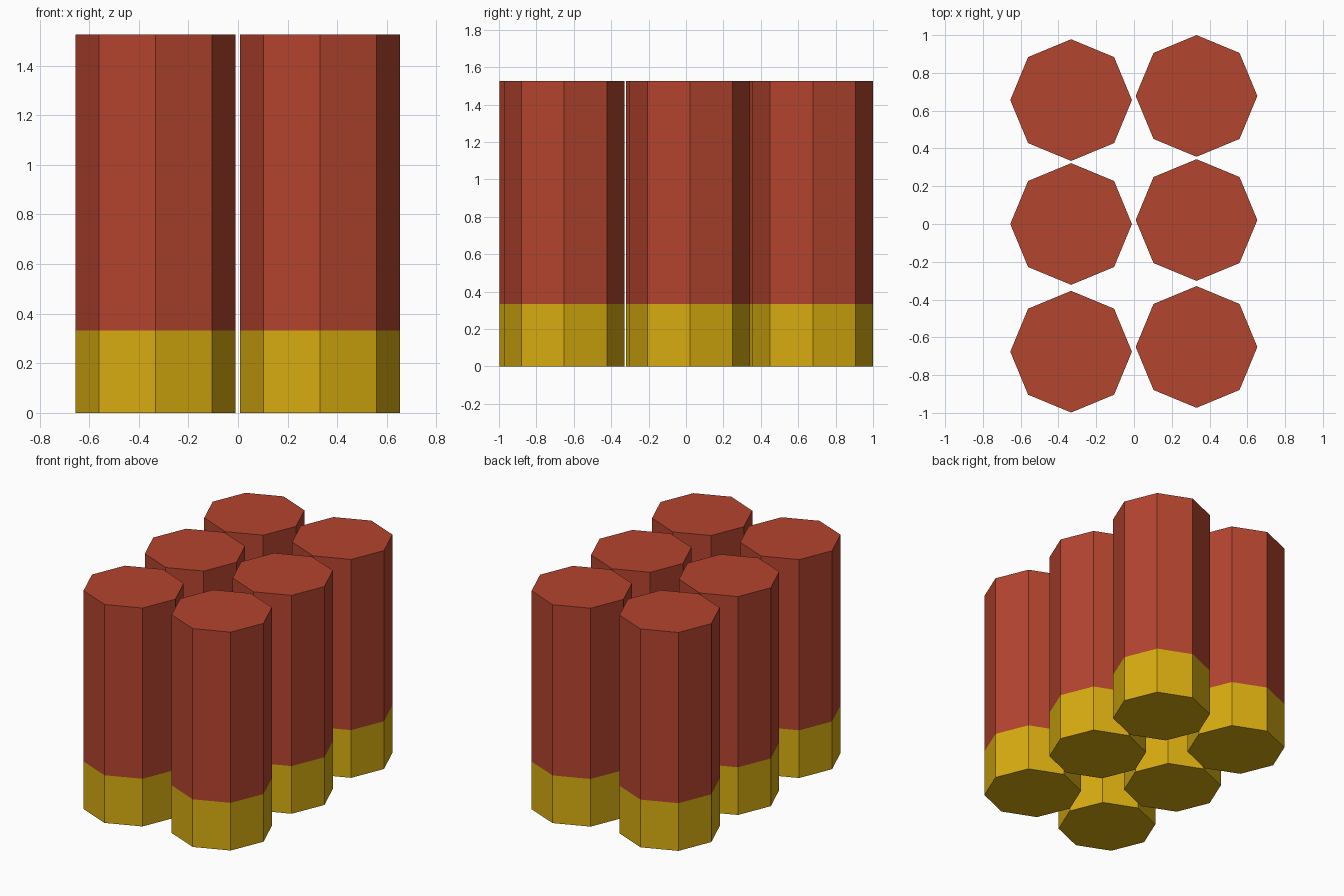
import bpy, bmesh, math

if "Cube" in bpy.data.objects:
    bpy.data.objects.remove(bpy.data.objects["Cube"])

RADIUS, SIDES = 0.322, 8
BASE_TOP, HEIGHT = 0.333, 1.525


def material(name, color):
    m = bpy.data.materials.new(name)
    m.diffuse_color = (*color, 1.0)
    m.use_nodes = True
    m.node_tree.nodes["Principled BSDF"].inputs["Base Color"].default_value = m.diffuse_color
    return m


red = material("red casing", (0.456, 0.058, 0.028))
brass = material("brass yellow", (0.68, 0.413, 0.005))


def cartridge(name, x, y):
    """Octagonal prism with a brass base and a red body, corners on the axes."""
    bm = bmesh.new()
    rings = []
    for z in (0.0, BASE_TOP, HEIGHT):
        rings.append([bm.verts.new((RADIUS * math.cos(2 * math.pi * i / SIDES),
                                    RADIUS * math.sin(2 * math.pi * i / SIDES), z))
                      for i in range(SIDES)])
    # side walls: lower band brass (1), upper band red (0)
    for level in range(2):
        lo, hi = rings[level], rings[level + 1]
        for i in range(SIDES):
            j = (i + 1) % SIDES
            f = bm.faces.new((lo[i], lo[j], hi[j], hi[i]))
            f.material_index = 1 - level
    # end caps
    bm.faces.new(rings[0][::-1]).material_index = 1
    bm.faces.new(rings[2]).material_index = 0
    mesh = bpy.data.meshes.new(name)
    bm.to_mesh(mesh)
    bm.free()
    mesh.materials.append(red)
    mesh.materials.append(brass)
    obj = bpy.data.objects.new(name, mesh)
    obj.location = (x, y, 0)
    bpy.context.collection.objects.link(obj)


# two slightly staggered columns of three
columns = {
    "left": (-0.333, (-0.676, 0.0, 0.656)),
    "right": (0.331, (-0.651, 0.021, 0.678)),
}
for side, (x, ys) in columns.items():
    for row, y in zip(("front", "middle", "back"), ys):
        cartridge(f"{side}_{row}_cartridge", x, y)
